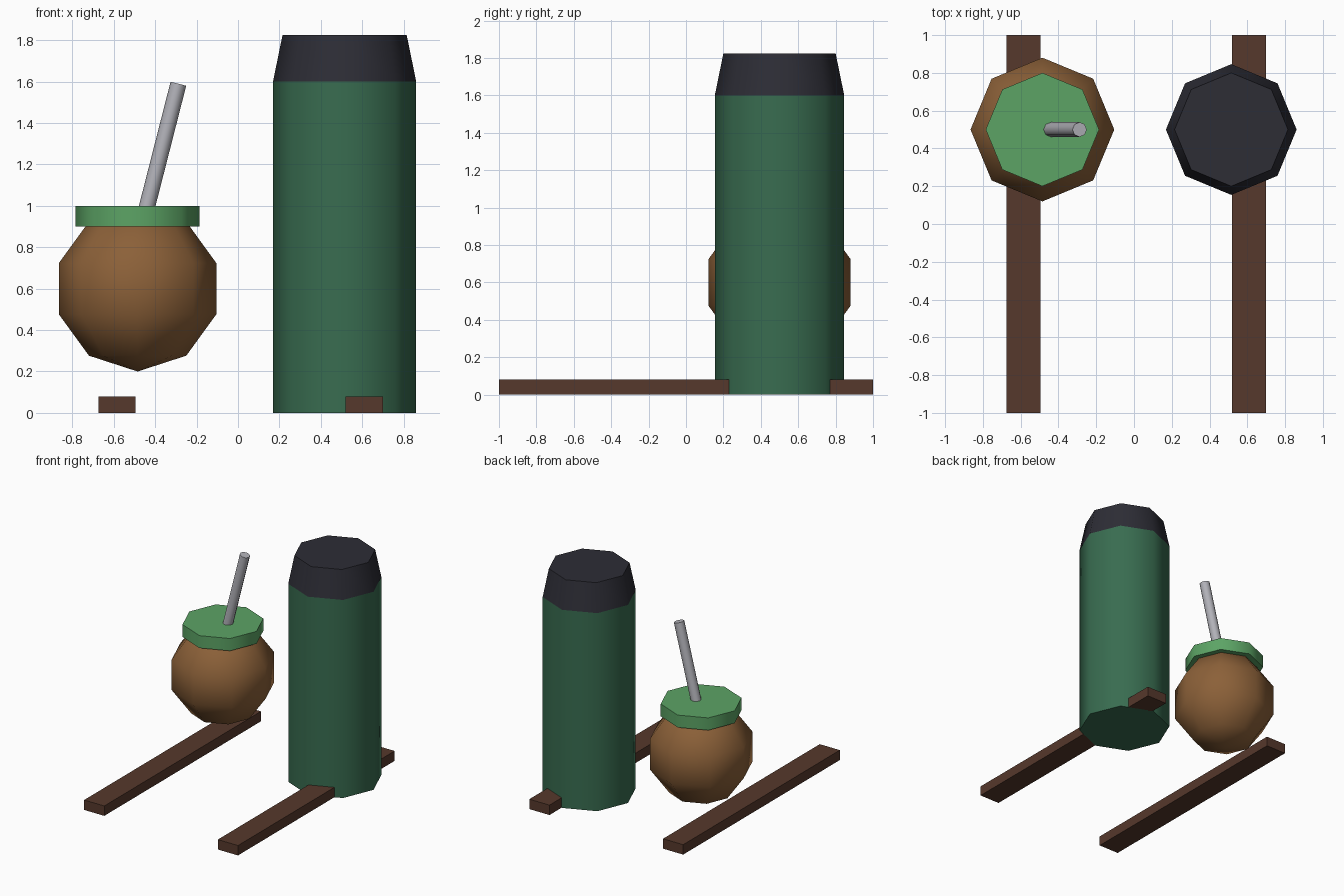
import bpy
import math
from mathutils import Vector

cube = bpy.data.objects.get("Cube")
if cube:
    bpy.data.objects.remove(cube, do_unlink=True)


def material(name, rgb):
    mat = bpy.data.materials.new(name)
    mat.use_nodes = True
    colour = (*rgb, 1.0)
    mat.diffuse_color = colour
    mat.node_tree.nodes["Principled BSDF"].inputs["Base Color"].default_value = colour
    return mat


def finish(name, mat, smooth=True):
    obj = bpy.context.object
    obj.name = name
    obj.data.materials.append(mat)
    if smooth:
        bpy.ops.object.shade_smooth_by_angle(angle=math.radians(50))
    return obj


def octagon(name, mat, x, y, z0, z1, r0, r1):
    """Eight-sided upright drum or taper with corners on the axes."""
    bpy.ops.mesh.primitive_cone_add(vertices=8, radius1=r0, radius2=r1, depth=z1 - z0,
                                    location=(x, y, (z0 + z1) / 2))
    return finish(name, mat)


def rod(name, mat, start, end, radius):
    start, end = Vector(start), Vector(end)
    axis = end - start
    bpy.ops.mesh.primitive_cylinder_add(vertices=8, radius=radius, depth=axis.length,
                                        location=(start + end) / 2)
    bpy.context.object.rotation_euler = axis.to_track_quat('Z', 'Y').to_euler()
    return finish(name, mat)


dark_green = material("dark green", (0.04, 0.15, 0.08))
charcoal = material("charcoal", (0.026, 0.026, 0.036))
gourd_brown = material("gourd brown", (0.26, 0.118, 0.04))
light_green = material("light green", (0.107, 0.37, 0.13))
steel = material("steel", (0.45, 0.45, 0.49))
dark_wood = material("dark wood", (0.093, 0.04, 0.025))

BACK = 0.5
FLASK_X, GOURD_X = 0.515, -0.485

# Flask with tapered cap
octagon("flask_body", dark_green, FLASK_X, BACK, 0, 1.6, 0.346, 0.346)
octagon("flask_cap", charcoal, FLASK_X, BACK, 1.6, 1.825, 0.346, 0.3)

# Round gourd cup with rim and straw
bpy.ops.mesh.primitive_uv_sphere_add(segments=8, ring_count=5, radius=0.4,
                                     location=(GOURD_X, BACK, 0.6))
finish("gourd_cup", gourd_brown)
octagon("cup_rim", light_green, GOURD_X, BACK, 0.9, 1.0, 0.3, 0.3)
rod("straw", steel, (-0.487, BACK, 0.81), (-0.288, BACK, 1.59), 0.039)

# Two long floor rails
for side, x in (("right", -0.585), ("left", 0.61)):
    bpy.ops.mesh.primitive_cube_add(size=1, location=(x, 0, 0.04))
    bpy.context.object.scale = (0.18, 2, 0.08)
    finish(side + "_rail", dark_wood, smooth=False)
